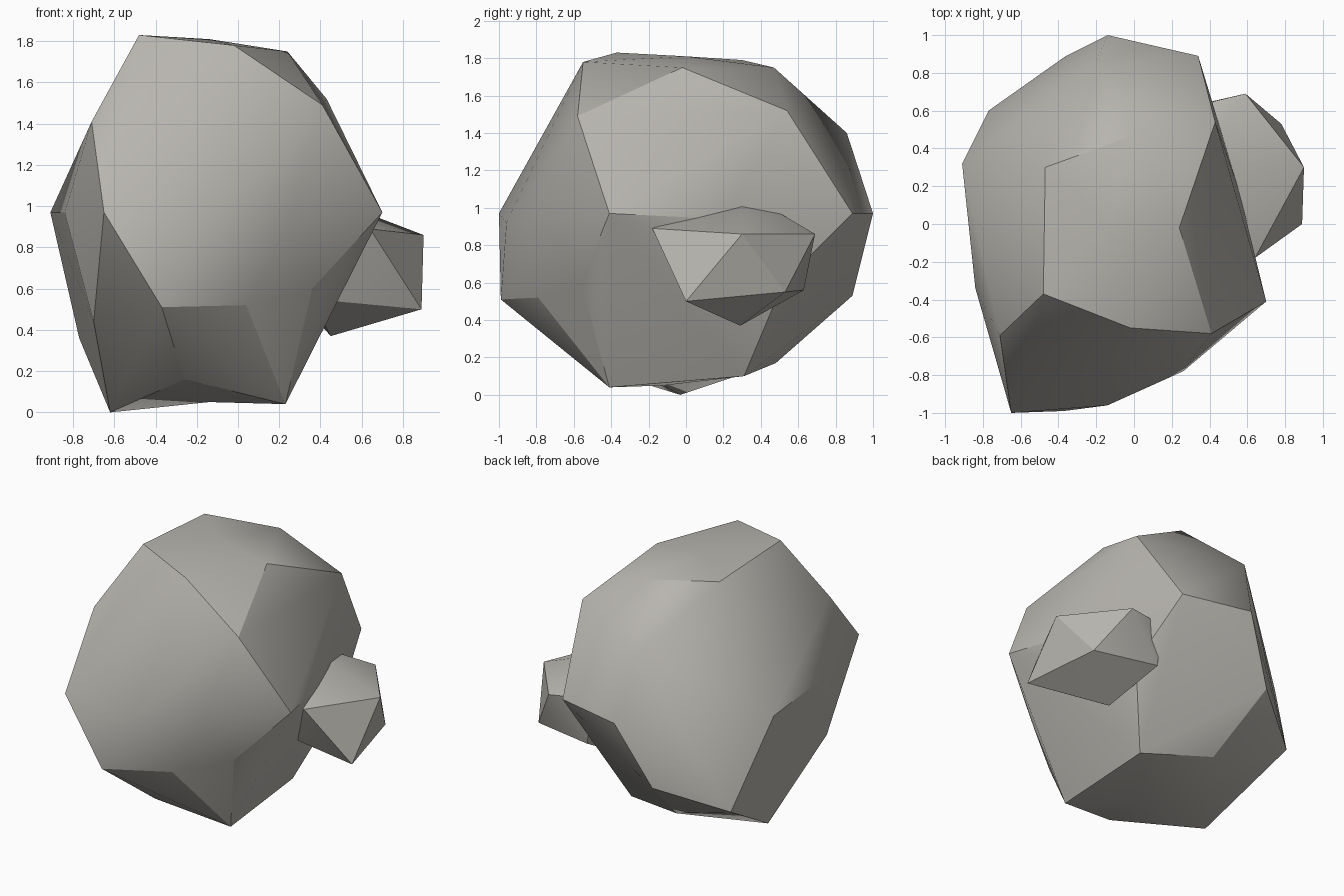
import bpy
import bmesh

# Remove only the default cube
default_cube = bpy.data.objects.get("Cube")
if default_cube is not None:
    bpy.data.objects.remove(default_cube, do_unlink=True)


def make_material(name, colour):
    material = bpy.data.materials.new(name)
    material.diffuse_color = colour
    material.use_nodes = True
    shader = material.node_tree.nodes.get("Principled BSDF")
    shader.inputs["Base Color"].default_value = colour
    shader.inputs["Roughness"].default_value = 0.9
    return material


def to_units(place):
    return [value / 100 for value in place]


def make_stone(name, corners, creases, material, hollow=None):
    """Wrap a smooth stone around lettered corners (in hundredths of a unit).
    Each crease is a chain of corner letters whose edges stay sharp.
    A hollow is a ring of corner letters and the place its middle moves to."""
    mesh = bpy.data.meshes.new(name)
    bm = bmesh.new()
    verts = {letter: bm.verts.new(to_units(place)) for letter, place in corners.items()}
    hull = bmesh.ops.convex_hull(bm, input=bm.verts[:])
    bmesh.ops.recalc_face_normals(bm, faces=bm.faces[:])

    for chain in creases.split():
        for start, end in zip(chain, chain[1:]):
            edge = bm.edges.get((verts[start], verts[end]))
            if edge is not None:
                edge.smooth = False

    # Merge the faces inside the ring and push their middle in
    if hollow is not None:
        ring, middle = hollow
        ring_verts = {verts[letter] for letter in ring}
        inside = [face for face in bm.faces if ring_verts.issuperset(face.verts)]
        merged = bmesh.ops.dissolve_faces(bm, faces=inside, use_verts=False)["region"]
        for vert in bmesh.ops.poke(bm, faces=merged)["verts"]:
            vert.co = to_units(middle)

    # Drop any corner that ended up inside the stone
    spare = {item for key in ("geom_interior", "geom_unused") for item in hull[key]
             if isinstance(item, bmesh.types.BMVert)}
    bmesh.ops.delete(bm, geom=list(spare), context="VERTS")
    for face in bm.faces:
        face.smooth = True
    bm.to_mesh(mesh)
    bm.free()
    mesh.materials.append(material)
    stone = bpy.data.objects.new(name, mesh)
    bpy.context.collection.objects.link(stone)
    return stone


stone_grey = make_material("stone grey", (0.475, 0.46, 0.427, 1.0))

# Large boulder: corners listed from the crown down to the base
boulder_corners = {
    # crown
    "A": (-48, -37, 183), "B": (-2, -55, 178), "C": (24, -2, 175),
    "Z": (0, 47, 175), "I": (-47, 30, 179), "t": (-14, 0, 181),
    # shoulder
    "D": (41, -58, 149), "E": (43, 54, 152), "Y": (-20, 86, 140), "J": (-71, -59, 141),
    # waist
    "F": (70, -41, 97), "b": (55, 20, 94), "G": (34, 89, 97), "H": (-14, 100, 97),
    "W": (-91, 32, 97), "V": (-84, -34, 97), "K": (-65, -100, 97),
    "k": (-14, -96, 92), "f": (26, -78, 95),
    # underside
    "L": (-37, -99, 51), "O": (4, -79, 52), "p": (36, -56, 60), "P": (42, 52, 60),
    "Q": (-36, 89, 53), "U": (-77, 60, 36), "X": (-70, -57, 44),
    # base
    "M": (-26, -55, 16), "T": (23, -41, 4), "S": (21, 31, 10),
    "R": (-26, 48, 17), "N": (-62, -3, 0),
}
boulder_creases = "KJABDFb DCEGPSRQHG QUWV VXNU KX KLO OT LMT MN FpT ST AIZ"
make_stone("large_boulder", boulder_corners, boulder_creases, stone_grey,
           hollow=("MNRST", (-14, -12, 5)))

# Small rock: faceted outside, with its inner end sunk into the boulder
rock_corners = {
    # outer facets
    "a": (90, 30, 86), "b": (89, 0, 50), "c": (64, -18, 89),
    "f": (78, 53, 55), "e": (59, 69, 86), "g": (33, 63, 56), "d": (45, 29, 37),
    # buried inner end
    "t": (30, 30, 109), "h": (30, 62, 88), "n": (35, 3, 55),
    "m": (35, -8, 92), "i": (15, 27, 70),
}
rock_creases = "cabfaefg cb nbd eh cm mthgdnm"
make_stone("small_side_rock", rock_corners, rock_creases, stone_grey)
